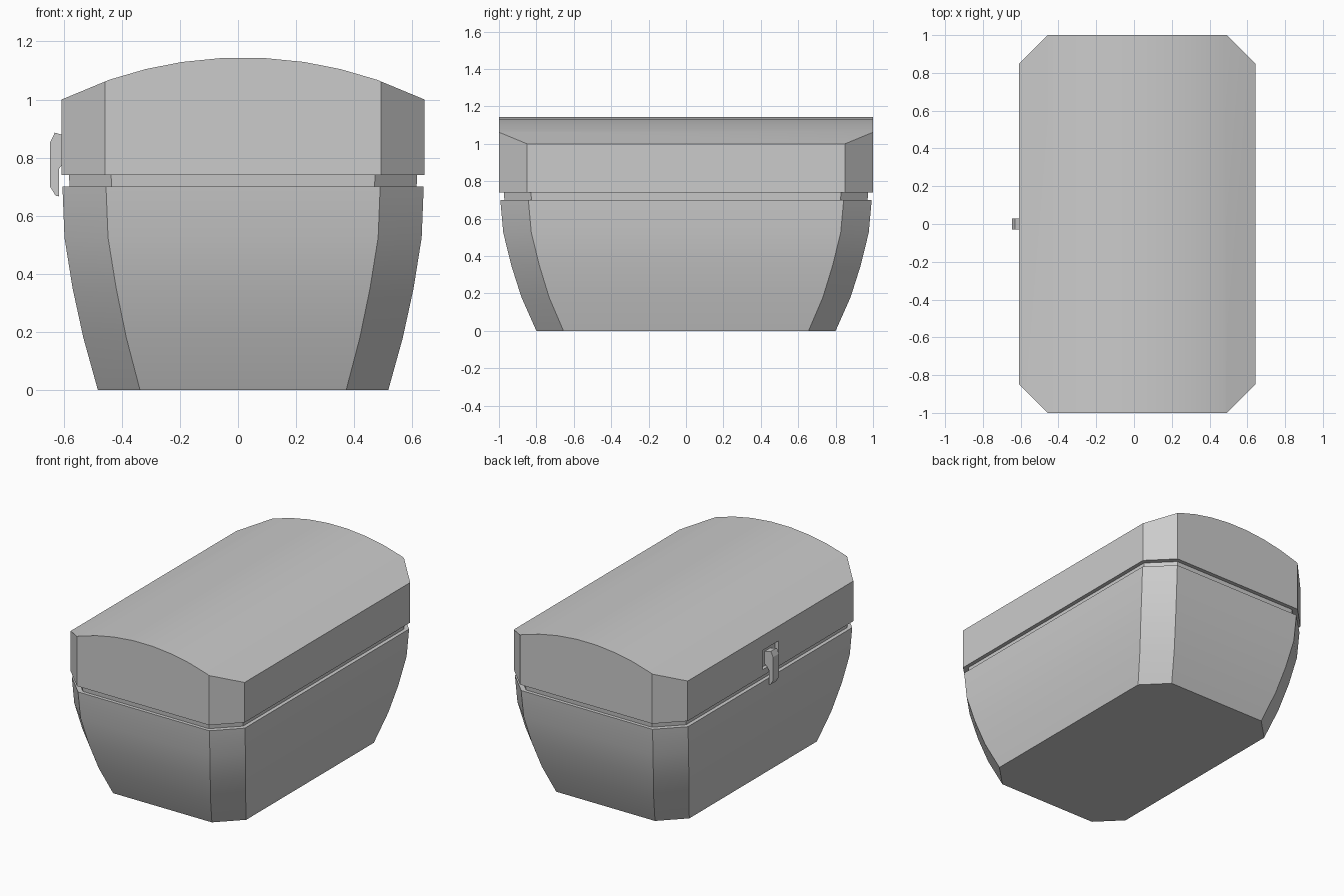
import bpy, bmesh, math
from mathutils import Vector

if "Cube" in bpy.data.objects:
    bpy.data.objects.remove(bpy.data.objects["Cube"])

CX = 0.0175  # body centre; the latch balances the overall width


def finish(name, bm, smooth=True):
    bmesh.ops.recalc_face_normals(bm, faces=bm.faces)
    me = bpy.data.meshes.new(name)
    bm.to_mesh(me)
    bm.free()
    ob = bpy.data.objects.new(name, me)
    bpy.context.collection.objects.link(ob)
    if smooth:
        bpy.ops.object.select_all(action='DESELECT')
        ob.select_set(True)
        bpy.context.view_layer.objects.active = ob
        bpy.ops.object.shade_smooth_by_angle(angle=math.radians(30))
    return ob


def octagon(bm, z, hx, hy, c):
    q = [(hx, hy - c), (hx - c, hy)]
    pts = q + [(-x, y) for x, y in q[::-1]]
    pts += [(-x, -y) for x, y in pts]
    return [bm.verts.new((CX + x, y, z)) for x, y in pts]


def loft(name, rings):
    bm = bmesh.new()
    loops = [octagon(bm, *r) for r in rings]
    for a, b in zip(loops, loops[1:]):
        for i in range(8):
            j = (i + 1) % 8
            bm.faces.new((a[i], a[j], b[j], b[i]))
    bm.faces.new(loops[0][::-1])
    bm.faces.new(loops[-1])
    return finish(name, bm)


def prism(profile, y0, y1):
    # xz profile extruded along y
    bm = bmesh.new()
    face = bm.faces.new([bm.verts.new((x, y0, z)) for x, z in profile])
    ext = bmesh.ops.extrude_face_region(bm, geom=[face])
    verts = [v for v in ext['geom'] if isinstance(v, bmesh.types.BMVert)]
    bmesh.ops.translate(bm, verts=verts, vec=(0, y1 - y0, 0))
    return bm


# bulging lower body
loft("chest_body", [(0, .50, .80, .145), (.18, .55, .88, .148), (.35, .587, .934, .15),
                    (.525, .615, .977, .15), (.70, .622, .993, .15)])

# recessed neck between body and lid
loft("neck", [(.69, .597, .97, .145), (.75, .60, .975, .145)])

# domed lid with cut corners
R = 1.42
arc = [.625, .46, .335, .21, .07]
arc += [-x for x in arc[::-1]]
dome = [(CX + x, 1.145 - R + math.sqrt(R * R - x * x)) for x in arc]
bm = prism([(CX - .625, .74), (CX + .625, .74)] + dome, -1, 1)
for sx in (-1, 1):
    for sy in (-1, 1):
        cut = bmesh.ops.bisect_plane(
            bm, geom=bm.verts[:] + bm.edges[:] + bm.faces[:],
            plane_co=Vector((CX + sx * .625, sy * .85, 0)),
            plane_no=Vector((sx, sy, 0)), clear_outer=True)
        edges = [e for e in cut['geom_cut'] if isinstance(e, bmesh.types.BMEdge)]
        bmesh.ops.holes_fill(bm, edges=edges, sides=0)
lid = finish("lid", bm)

# shallow pocket behind the latch
bm = prism([(-.70, .78), (-.585, .78), (-.585, .905), (-.70, .905)], -.08, .08)
pocket = finish("latch_pocket_cutter", bm, False)
pocket.hide_render = True
pocket.hide_viewport = True
mod = lid.modifiers.new("pocket", 'BOOLEAN')
mod.operation = 'DIFFERENCE'
mod.solver = 'EXACT'
mod.object = pocket

# hooked latch
bm = prism([(-.58, .872), (-.58, .80), (-.61, .77), (-.617, .76), (-.617, .667),
            (-.628, .669), (-.647, .70), (-.647, .852), (-.631, .886), (-.61, .88)], -.03, .03)
finish("latch", bm, False)
